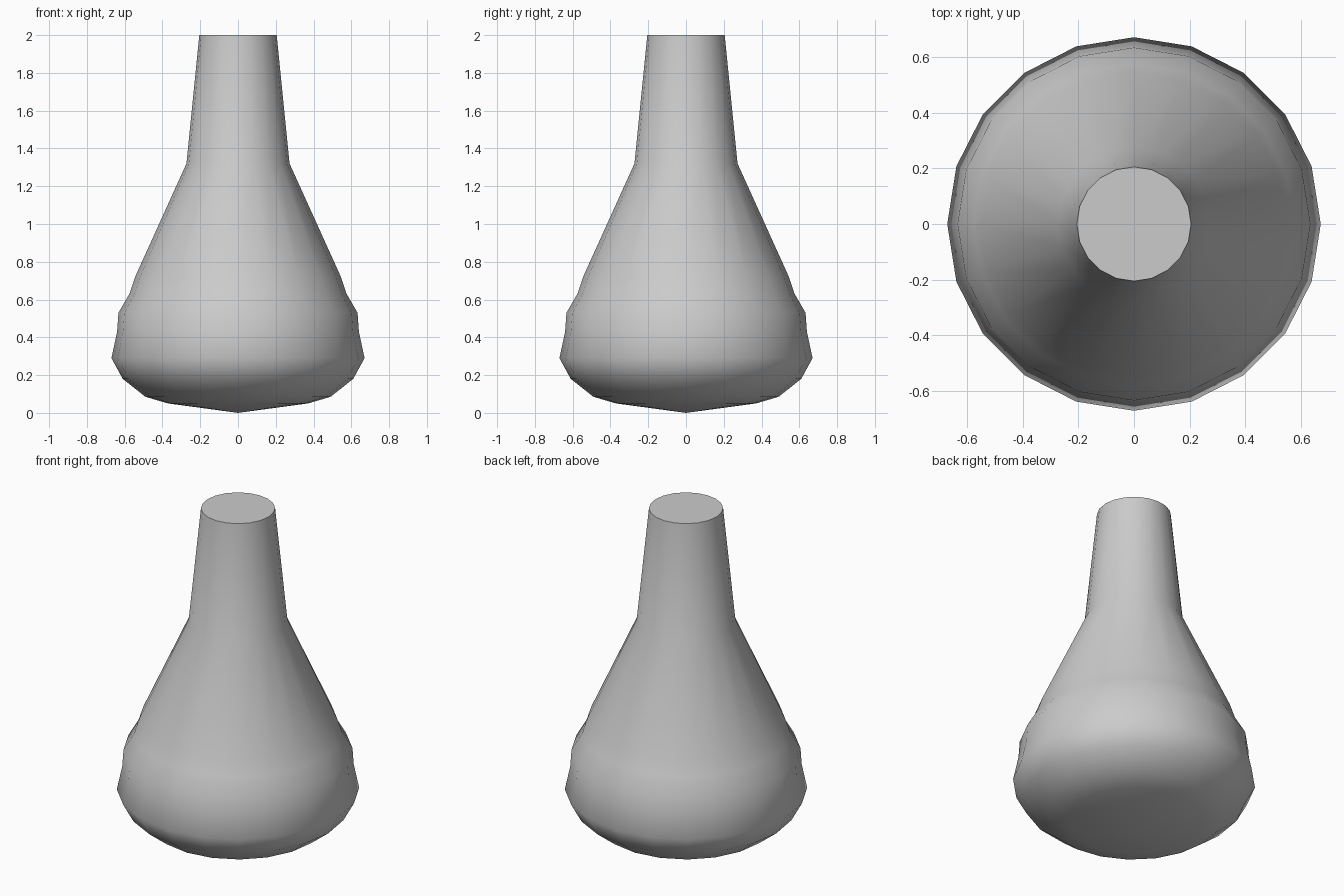
import bpy, bmesh
from math import cos, sin, tau, radians

if "Cube" in bpy.data.objects:
    bpy.data.objects.remove(bpy.data.objects["Cube"])

SIDES = 20
# Outline from base to neck: (radius, height)
PROFILE = [(0.37, 0.05), (0.49, 0.085), (0.61, 0.18), (0.67, 0.29),
           (0.64, 0.43), (0.633, 0.53), (0.575, 0.63), (0.545, 0.72),
           (0.273, 1.32), (0.205, 2.0)]

bm = bmesh.new()
rings = [[bm.verts.new((r * cos(tau * i / SIDES), r * sin(tau * i / SIDES), z))
          for i in range(SIDES)] for r, z in PROFILE]

# Side wall
for low, high in zip(rings, rings[1:]):
    for i in range(SIDES):
        j = (i + 1) % SIDES
        bm.faces.new((low[i], low[j], high[j], high[i]))

# Shallow pointed underside
tip = bm.verts.new((0, 0, 0))
for i in range(SIDES):
    bm.faces.new((tip, rings[0][(i + 1) % SIDES], rings[0][i]))

# Flat top cap
bm.faces.new(rings[-1])
bm.normal_update()

mesh = bpy.data.meshes.new("flask_body")
bm.to_mesh(mesh)
bm.free()
body = bpy.data.objects.new("flask_body", mesh)
bpy.context.collection.objects.link(body)

# Smooth body with a sharp rim
bpy.context.view_layer.objects.active = body
body.select_set(True)
bpy.ops.object.shade_smooth_by_angle(angle=radians(60))
